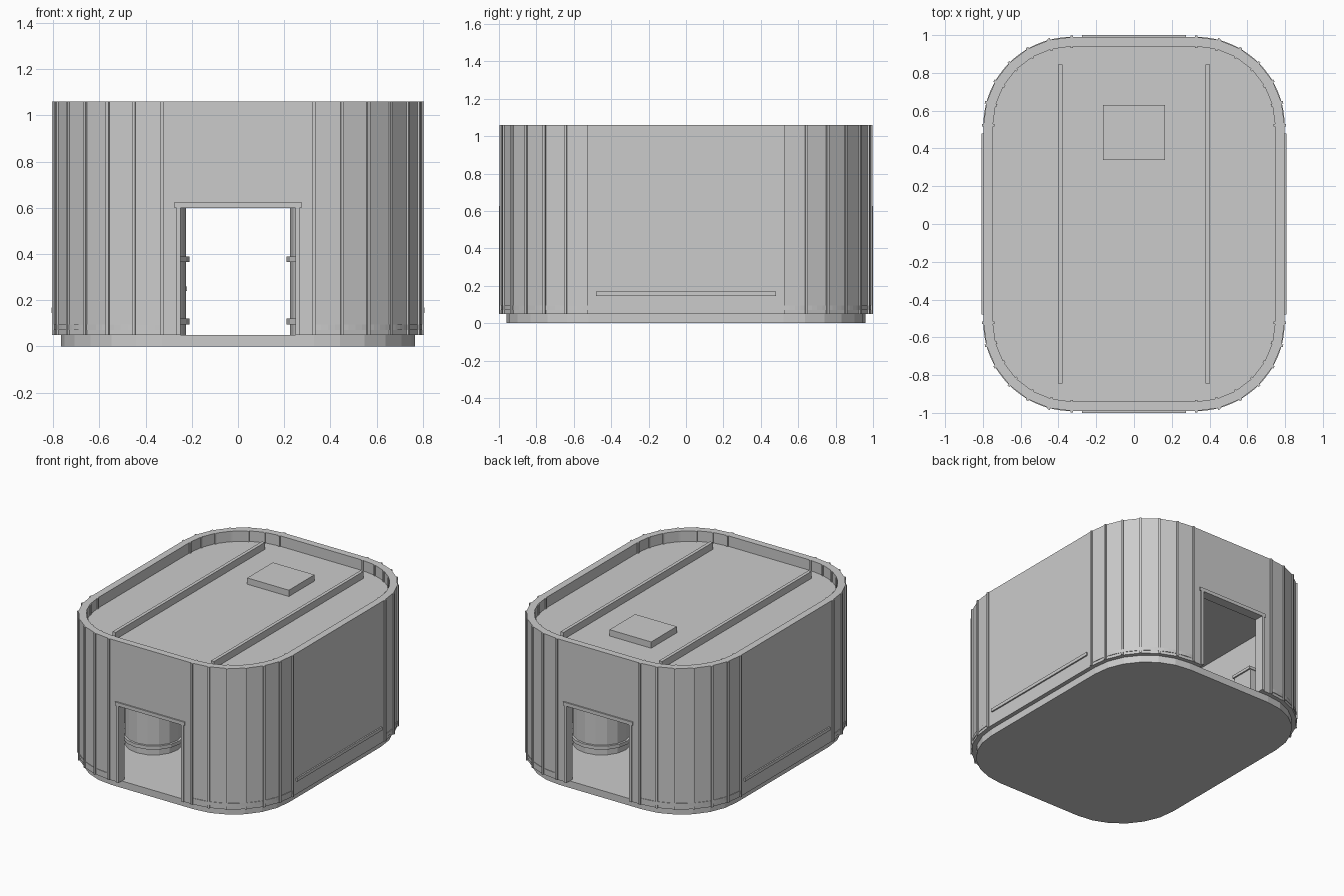
import bpy, bmesh, math
from mathutils import Matrix, Vector

cube = bpy.data.objects.get("Cube")
if cube:
    bpy.data.objects.remove(cube, do_unlink=True)

grey = bpy.data.materials.new("plain grey")
grey.use_nodes = True
grey.diffuse_color = (0.6, 0.6, 0.6, 1)
grey.node_tree.nodes["Principled BSDF"].inputs["Base Color"].default_value = (0.6, 0.6, 0.6, 1)

HALF_X, HALF_Y = 0.797, 0.99        # outer wall
CORNER = 0.468                      # corner radius
CX, CY = HALF_X - CORNER, HALF_Y - CORNER
FLOOR, DOOR_TOP, TOP = 0.05, 0.6, 1.06
DOOR, THICK = 0.25, 0.05


def add(name, bm):
    bmesh.ops.recalc_face_normals(bm, faces=bm.faces)
    mesh = bpy.data.meshes.new(name)
    bm.to_mesh(mesh)
    bm.free()
    mesh.materials.append(grey)
    obj = bpy.data.objects.new(name, mesh)
    bpy.context.collection.objects.link(obj)
    return obj


def prism(name, points, z0, z1):
    bm = bmesh.new()
    face = bm.faces.new([bm.verts.new((x, y, z0)) for x, y in points])
    up = bmesh.ops.extrude_face_region(bm, geom=[face])["geom"]
    bmesh.ops.translate(bm, vec=(0, 0, z1 - z0),
                        verts=[v for v in up if isinstance(v, bmesh.types.BMVert)])
    return add(name, bm)


def box(name, x0, x1, y0, y1, z0, z1):
    return prism(name, [(x0, y0), (x1, y0), (x1, y1), (x0, y1)], z0, z1)


def half_path(inset, steps=6):
    """The two rounded corners on the +x side, from front to back."""
    r = CORNER - inset
    pts = []
    for side in (-1, 1):
        for i in range(steps + 1):
            a = math.radians(90 * i / steps - (90 if side < 0 else 0))
            pts.append((CX + r * math.cos(a), side * CY + r * math.sin(a)))
    return pts


def outline(inset):
    half = half_path(inset)
    return half + [(-x, -y) for x, y in half]


# Floor and recessed roof
prism("floor", outline(0.03), 0, FLOOR)
prism("roof", outline(THICK - 0.005), 0.93, 0.985)
for s, side in ((1, "left"), (-1, "right")):
    box(side + "_roof_rail", s * 0.39 - 0.012, s * 0.39 + 0.012, -0.845, 0.845, 0.98, 1.035)
box("roof_hatch", -0.165, 0.165, 0.34, 0.63, 0.98, 1.03)


# Faceted side walls, each wrapping from front door to back door
def wall(name, s):
    outer = [(DOOR, -HALF_Y)] + half_path(0) + [(DOOR, HALF_Y)]
    inner = [(DOOR, -HALF_Y + THICK)] + half_path(THICK) + [(DOOR, HALF_Y - THICK)]
    bm = bmesh.new()
    rings = [[bm.verts.new((s * p[0], p[1], z)) for p, z in
              ((o, FLOOR), (o, TOP), (i, TOP), (i, FLOOR))] for o, i in zip(outer, inner)]
    for a, b in zip(rings, rings[1:]):
        for k in range(4):
            n = (k + 1) % 4
            bm.faces.new((a[k], a[n], b[n], b[k]))
    bm.faces.new(rings[0])
    bm.faces.new(rings[-1])
    add(name, bm)


# Upright battens covering the panel seams, inside and out
def battens(name, s):
    bm = bmesh.new()
    mid = THICK / 2
    for side in (-1, 1):
        for i in range(7):
            a = math.radians(15 * i)
            d = Vector((s * math.sin(a), side * math.cos(a), 0))
            pos = Vector((s * CX, side * CY, (FLOOR + TOP) / 2)) + d * (CORNER - mid)
            m = (Matrix.Translation(pos) @ Matrix.Rotation(math.atan2(d.y, d.x), 4, 'Z')
                 @ Matrix.Diagonal((THICK + 0.016, 0.014, TOP - FLOOR, 1)))
            bmesh.ops.create_cube(bm, size=1, matrix=m)
    add(name, bm)


# Low curved skirting around each corner
def skirting(name, s, side):
    arc = [p for p in half_path(-0.0005, 24) if p[1] * side > 0]
    back = [p for p in half_path(0.02, 24) if p[1] * side > 0]
    prism(name, [(s * x, y) for x, y in arc + back[::-1]], 0.07, 0.095)


for s, side in ((1, "left"), (-1, "right")):
    wall(side + "_wall", s)
    battens(side + "_battens", s)
    skirting(side + "_front_skirting", s, -1)
    skirting(side + "_back_skirting", s, 1)
    x0, x1 = sorted((s * (HALF_X - 0.01), s * (HALF_X + 0.01)))
    box(side + "_side_rail", x0, x1, -0.48, 0.48, 0.145, 0.168)

# Doorways with header, lintel and jambs
for s, end in ((-1, "front"), (1, "back")):
    y0, y1 = sorted((s * (HALF_Y - THICK), s * HALF_Y))
    box(end + "_door_header", -DOOR, DOOR, y0, y1, DOOR_TOP, TOP)
    y0, y1 = sorted((s * (HALF_Y - THICK - 0.01), s * 1.0))
    box(end + "_lintel", -0.275, 0.275, y0, y1, DOOR_TOP, 0.625)
    for t, side in ((1, "left"), (-1, "right")):
        x0, x1 = sorted((t * 0.248, t * 0.267))
        box(f"{end}_{side}_jamb", x0, x1, y0, y1, FLOOR, DOOR_TOP)


# Banded storage tanks standing diagonally opposite
def tank(name, x, y):
    bm = bmesh.new()
    for r, z0, z1 in ((0.19, FLOOR, 0.7), (0.205, 0.095, 0.12),
                      (0.205, 0.365, 0.39), (0.205, 0.635, 0.66)):
        bmesh.ops.create_cone(bm, cap_ends=True, segments=16, radius1=r, radius2=r,
                              depth=z1 - z0, matrix=Matrix.Translation((x, y, (z0 + z1) / 2)))
    add(name, bm)


tank("right_tank", -0.415, -0.36)
tank("left_tank", 0.415, 0.36)

# Small cabinet beside the back door
box("cabinet", -0.45, -0.23, 0.74, 0.9, FLOOR, 0.24)
box("cabinet_top", -0.46, -0.22, 0.73, 0.905, 0.24, 0.26)
